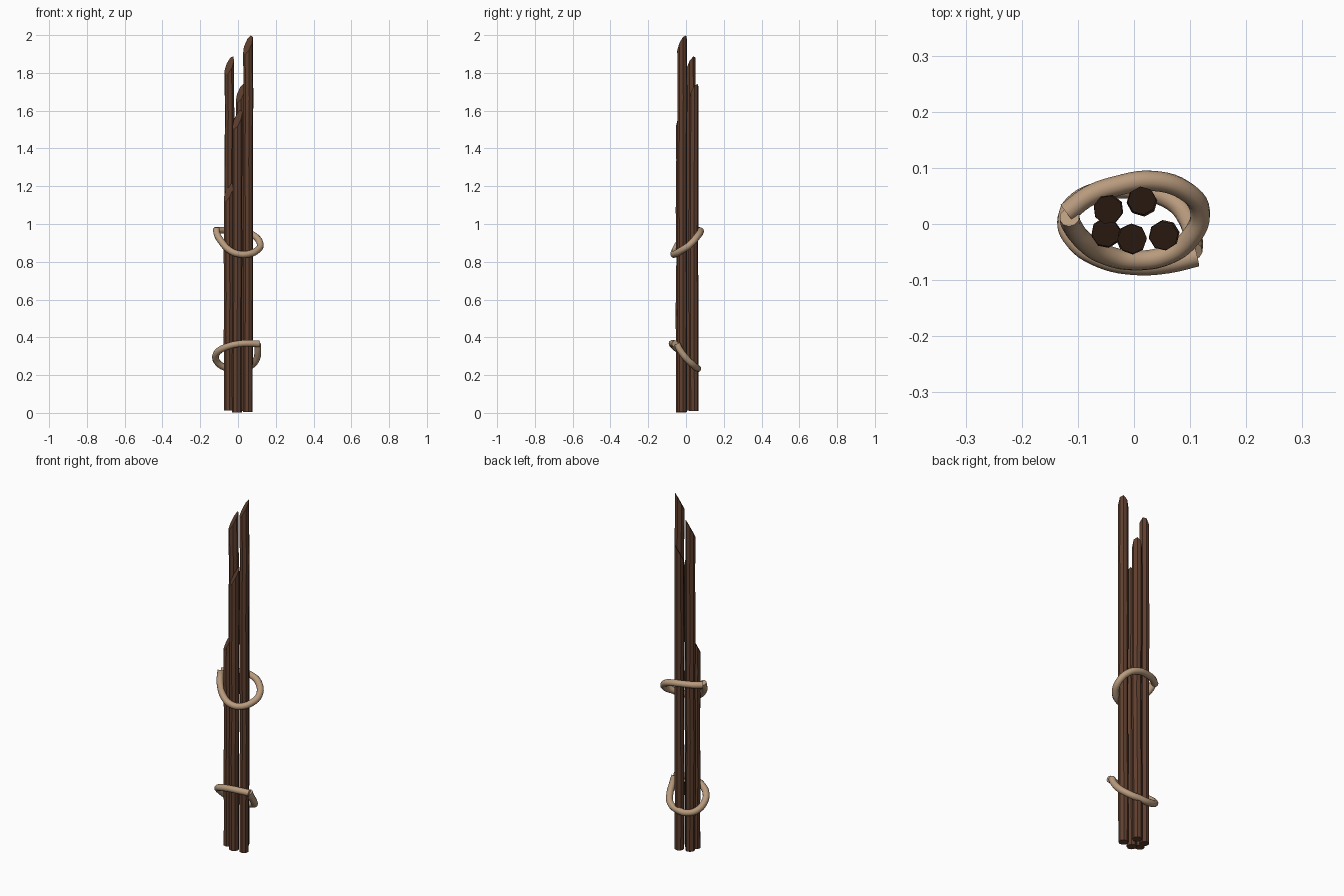
import bpy, bmesh, math, random
from mathutils import Vector

if "Cube" in bpy.data.objects:
    bpy.data.objects.remove(bpy.data.objects["Cube"])

random.seed(4)


def material(name, rgb):
    m = bpy.data.materials.new(name)
    m.diffuse_color = (*rgb, 1)
    m.use_nodes = True
    m.node_tree.nodes["Principled BSDF"].inputs["Base Color"].default_value = m.diffuse_color
    return m


WOOD = material("dark wood", (0.115, 0.050, 0.028))
ROPE = material("tan rope", (0.48, 0.325, 0.205))


def pole(name, x, y, height, base, r=0.0265, sides=8, rings=6):
    """Faceted, slightly wobbly pole with a slanted cut, high towards +x +y."""
    bm = bmesh.new()
    turn = random.uniform(0, 0.7)
    loops = []
    for k in range(rings + 1):
        t = k / rings
        jx, jy = (random.uniform(-0.002, 0.002) for _ in range(2))
        rr = r * random.uniform(0.95, 1.0)
        loop = []
        for i in range(sides):
            a = turn + 2 * math.pi * i / sides
            dx, dy = rr * math.cos(a), rr * math.sin(a)
            z = base + (height - base) * t
            if k == rings:
                z = height - 0.052 + (dx + dy) / (r * 1.414) * 0.052
            elif k == rings - 1:
                z = min(z, height - 0.15)
            loop.append(bm.verts.new((x + jx + dx, y + jy + dy, z)))
        loops.append(loop)
    for lo, hi in zip(loops, loops[1:]):
        for i in range(sides):
            j = (i + 1) % sides
            bm.faces.new((lo[i], lo[j], hi[j], hi[i]))
    bm.faces.new(loops[0][::-1])
    bm.faces.new(loops[-1])
    me = bpy.data.meshes.new(name)
    bm.to_mesh(me)
    bm.free()
    me.materials.append(WOOD)
    bpy.context.collection.objects.link(bpy.data.objects.new(name, me))


def rope(name, points, r=0.018):
    """Open loop of round rope swept along a smooth path, with flat ends."""
    cu = bpy.data.curves.new(name + "_path", "CURVE")
    cu.dimensions = "3D"
    cu.bevel_depth = r
    cu.bevel_resolution = 3
    cu.resolution_u = 5
    cu.use_fill_caps = True
    sp = cu.splines.new("BEZIER")
    sp.bezier_points.add(len(points) - 1)
    for bp, p in zip(sp.bezier_points, points):
        bp.co = Vector(p)
        bp.handle_left_type = bp.handle_right_type = "AUTO"
    ob = bpy.data.objects.new(name, cu)
    bpy.context.collection.objects.link(ob)
    cu.materials.append(ROPE)
    bpy.ops.object.select_all(action="DESELECT")
    ob.select_set(True)
    bpy.context.view_layer.objects.active = ob
    bpy.ops.object.convert(target="MESH")
    bpy.ops.object.shade_smooth_by_angle(angle=math.radians(50))


# Five poles of different lengths
pole("pole_right_tall", 0.054, -0.020, 2.00, 0.005)
pole("pole_back_left", -0.046, 0.025, 1.89, 0.012)
pole("pole_back_middle", 0.014, 0.040, 1.745, 0.010)
pole("pole_front_middle", -0.005, -0.027, 1.605, 0.003)
pole("pole_front_left", -0.049, -0.016, 1.22, 0.012)

# Upper rope: ends meet at the left, low in front
rope("upper_rope", [
    (-0.120, 0.020, 0.966), (-0.080, 0.050, 0.967), (-0.030, 0.068, 0.966),
    (0.030, 0.077, 0.960), (0.090, 0.060, 0.935), (0.118, 0.020, 0.890),
    (0.100, -0.025, 0.860), (0.060, -0.055, 0.842), (0.000, -0.065, 0.842),
    (-0.050, -0.055, 0.865), (-0.090, -0.030, 0.910), (-0.112, 0.000, 0.950),
    (-0.115, 0.012, 0.975)])

# Lower rope: ends meet at the right, high in front
rope("lower_rope", [
    (0.112, -0.058, 0.365), (0.060, -0.070, 0.368), (0.000, -0.073, 0.365),
    (-0.060, -0.060, 0.350), (-0.105, -0.030, 0.325), (-0.119, 0.005, 0.295),
    (-0.100, 0.040, 0.258), (-0.050, 0.060, 0.237), (0.010, 0.060, 0.237),
    (0.070, 0.040, 0.252), (0.098, 0.005, 0.285), (0.105, -0.030, 0.330),
    (0.104, -0.048, 0.365)])
